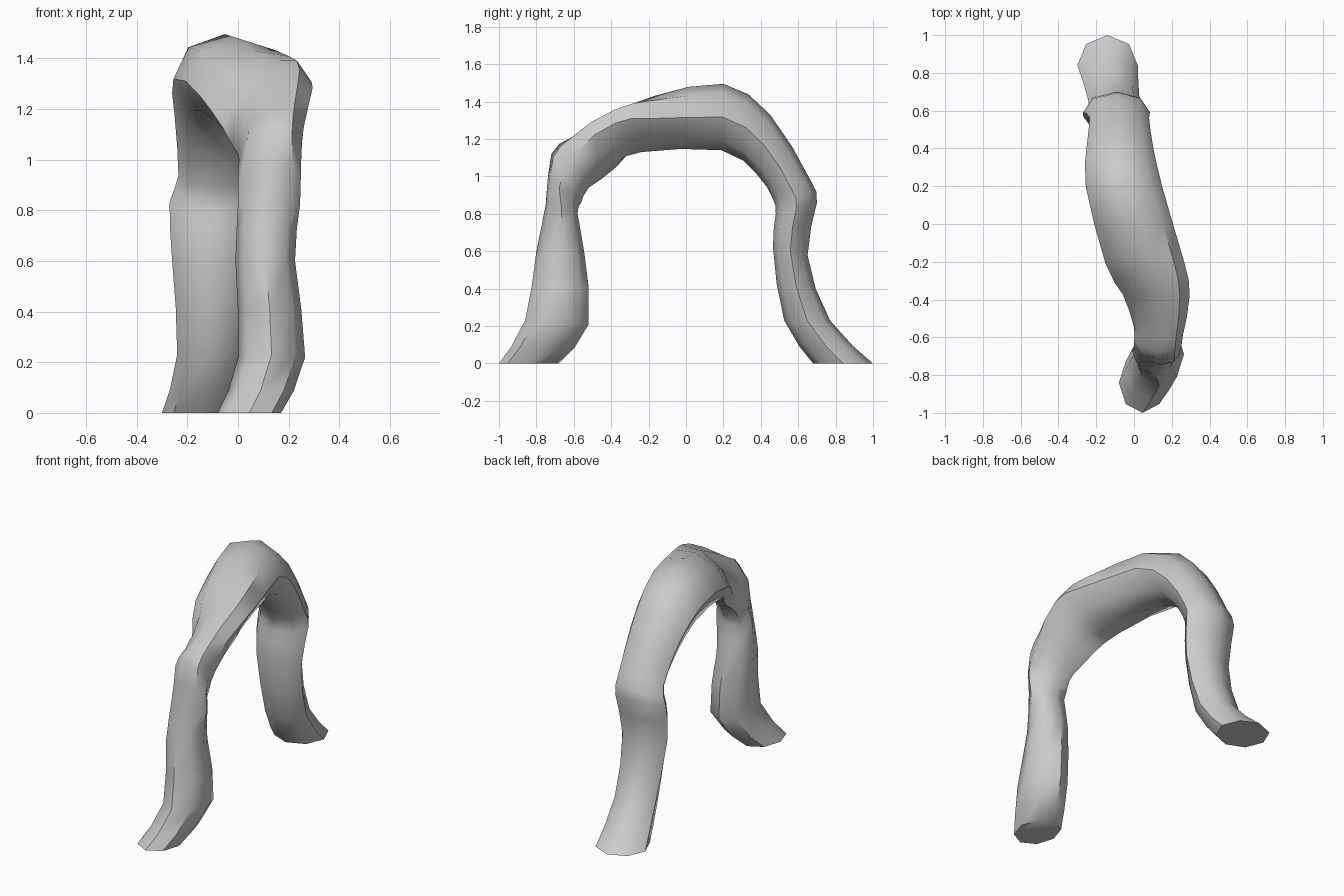
import bpy, bmesh, math
from mathutils import Vector

if "Cube" in bpy.data.objects:
    bpy.data.objects.remove(bpy.data.objects["Cube"])

# Key sections from front foot to back foot:
# outer y, outer z, inner y, inner z, left x, right x
KEYS = [
    (-1.00, 0.00, -0.68, 0.00, -0.08, 0.17),
    (-0.86, 0.23, -0.52, 0.21, 0.00, 0.265),
    (-0.80, 0.60, -0.545, 0.60, -0.01, 0.225),
    (-0.75, 0.85, -0.58, 0.80, 0.00, 0.245),
    (-0.72, 1.12, -0.56, 0.86, 0.00, 0.25),
    (-0.61, 1.21, -0.52, 0.94, 0.00, 0.26),
    (-0.38, 1.34, -0.37, 1.07, -0.06, 0.295),
    (-0.17, 1.43, -0.24, 1.13, -0.15, 0.265),
    (0.20, 1.495, 0.19, 1.14, -0.255, 0.15),
    (0.45, 1.33, 0.38, 1.01, -0.25, 0.10),
    (0.66, 0.99, 0.465, 0.88, -0.235, 0.08),
    (0.70, 0.86, 0.48, 0.80, -0.27, 0.085),
    (0.65, 0.58, 0.465, 0.62, -0.26, 0.06),
    (0.77, 0.23, 0.525, 0.23, -0.24, 0.03),
    (1.00, 0.00, 0.68, 0.00, -0.30, 0.02),
]
SIDES = 8


def with_midpoints(keys):
    """Insert a smoothly curved section between each pair of keys."""
    result = []
    for i in range(len(keys) - 1):
        before, after = keys[max(i - 1, 0)], keys[min(i + 2, len(keys) - 1)]
        result.append(keys[i])
        result.append([(9 * (b + c) - a - d) / 16
                       for a, b, c, d in zip(before, keys[i], keys[i + 1], after)])
    return result + [keys[-1]]


def add_ring(bm, yo, zo, yi, zi, xl, xr):
    mid = Vector(((xl + xr) / 2, (yo + yi) / 2, (zo + zi) / 2))
    out = Vector((0, (yo - yi) / 2, (zo - zi) / 2))
    # The arch rolls sideways above the front knee
    roll = 0.085 * math.exp(-((mid.y + 0.43) / 0.22) ** 2) if mid.z > 0.9 else 0
    side = Vector(((xr - xl) / 2, 0, 0)) + out.normalized() * roll
    angles = [2 * math.pi * i / SIDES for i in range(SIDES)]
    return [bm.verts.new(mid + out * math.cos(a) + side * math.sin(a)) for a in angles]


# Twisted arch: skin the sections and cap both feet
bm = bmesh.new()
loops = [add_ring(bm, *r) for r in with_midpoints(KEYS)]
for a, b in zip(loops, loops[1:]):
    for i in range(SIDES):
        j = (i + 1) % SIDES
        bm.faces.new((a[i], a[j], b[j], b[i]))
bm.faces.new(loops[0])
bm.faces.new(loops[-1])
bmesh.ops.recalc_face_normals(bm, faces=bm.faces)
mesh = bpy.data.meshes.new("stone_arch")
bm.to_mesh(mesh)
bm.free()
arch = bpy.data.objects.new("stone_arch", mesh)
bpy.context.collection.objects.link(arch)

# Smooth sides with crisp foot edges
bpy.context.view_layer.objects.active = arch
arch.select_set(True)
bpy.ops.object.shade_smooth_by_angle(angle=math.radians(50))
